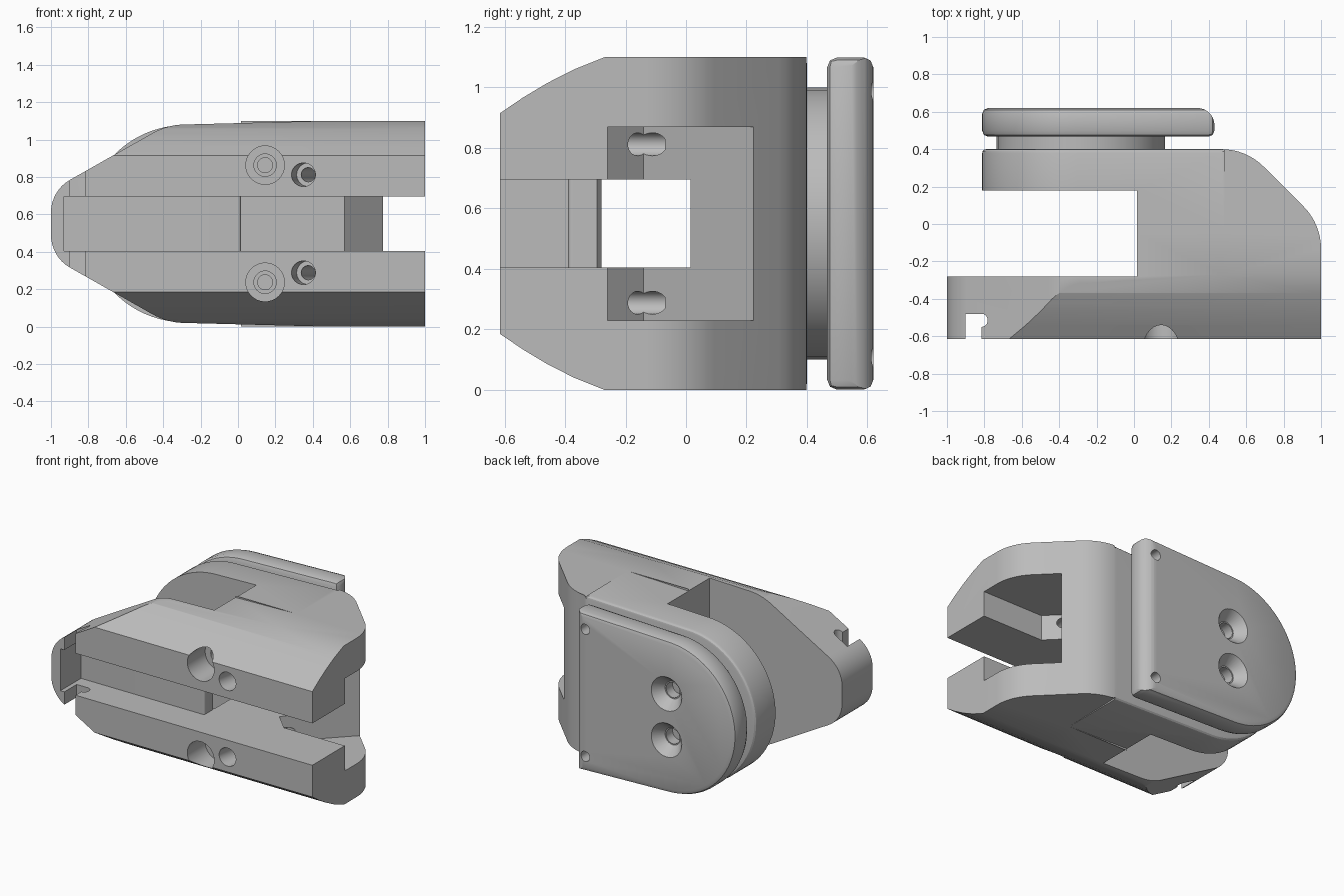
import bpy, bmesh, math
from mathutils import Vector

if "Cube" in bpy.data.objects:
    bpy.data.objects.remove(bpy.data.objects["Cube"], do_unlink=True)

grey = bpy.data.materials.new("light grey")
grey.use_nodes = True
COLOUR = (0.5, 0.5, 0.5, 1)
grey.diffuse_color = COLOUR
grey.node_tree.nodes["Principled BSDF"].inputs["Base Color"].default_value = COLOUR

MID = 0.55  # height of the symmetry plane


def make(name, bm):
    bmesh.ops.recalc_face_normals(bm, faces=bm.faces)
    mesh = bpy.data.meshes.new(name)
    bm.to_mesh(mesh)
    bm.free()
    mesh.materials.append(grey)
    ob = bpy.data.objects.new(name, mesh)
    bpy.context.collection.objects.link(ob)
    return ob


def rounded(points, steps=8):
    """Outline whose corners (u, v, radius) become arcs."""
    out = []
    for i, p in enumerate(points):
        c = Vector(p[:2])
        if len(p) < 3:
            out.append(c)
            continue
        a = (Vector(points[i - 1][:2]) - c).normalized()
        b = (Vector(points[(i + 1) % len(points)][:2]) - c).normalized()
        half = a.angle(b) / 2
        centre = c + (a + b).normalized() * p[2] / math.sin(half)
        t = p[2] / math.tan(half)
        s, e = c + a * t - centre, c + b * t - centre
        turn = s.angle_signed(e)
        for k in range(steps + 1):
            w = -turn * k / steps
            out.append(centre + Vector((s.x * math.cos(w) - s.y * math.sin(w),
                                        s.x * math.sin(w) + s.y * math.cos(w))))
    return out


def prism(name, pts, axis, lo, hi):
    """Extrude an outline along x (yz outline), y (xz) or z (xy)."""
    place = {"x": lambda u, v, w: (w, u, v),
             "y": lambda u, v, w: (u, w, v),
             "z": lambda u, v, w: (u, v, w)}[axis]
    bm = bmesh.new()
    face = bm.faces.new([bm.verts.new(place(p[0], p[1], lo)) for p in pts])
    ext = bmesh.ops.extrude_face_region(bm, geom=[face])
    move = Vector(place(0, 0, hi - lo))
    bmesh.ops.translate(bm, vec=move, verts=[g for g in ext["geom"] if isinstance(g, bmesh.types.BMVert)])
    return make(name, bm)


def cone(name, start, end, r1, r2):
    start, end = Vector(start), Vector(end)
    bm = bmesh.new()
    bmesh.ops.create_cone(bm, cap_ends=True, segments=32, radius1=r1, radius2=r2, depth=(end - start).length)
    bm.transform((end - start).to_track_quat("Z", "Y").to_matrix().to_4x4())
    bmesh.ops.translate(bm, vec=(start + end) / 2, verts=bm.verts)
    return make(name, bm)


def cut(ob, cutter):
    mod = ob.modifiers.new("cut", "BOOLEAN")
    mod.operation, mod.solver, mod.object = "DIFFERENCE", "EXACT", cutter
    bpy.context.view_layer.objects.active = ob
    bpy.ops.object.modifier_apply(modifier=mod.name)
    bpy.data.objects.remove(cutter, do_unlink=True)


def bevel(ob, width, segments, rule):
    bm = bmesh.new()
    bm.from_mesh(ob.data)
    edges = [e for e in bm.edges if len(e.link_faces) == 2
             and e.calc_face_angle() > 0.7 and all(rule(v.co) for v in e.verts)]
    bmesh.ops.bevel(bm, geom=edges, offset=width, segments=segments, profile=0.5, affect="EDGES")
    bm.to_mesh(ob.data)
    bm.free()


def mirrored(half):
    return half + [(u, 2 * MID - v) for u, v in reversed(half)]


# Teardrop outline of the rear arm and plate: straight flanks, round end
R, CX = 0.527, -0.285
ARC = [(CX + R * math.cos(math.radians(a)), MID + R * math.sin(math.radians(a)))
       for a in [92 + i * 88 / 20 for i in range(20)]]
teardrop = mirrored([(0.55, MID + 0.552)] + ARC + [(CX - R, MID + 0.001)])
jaw = mirrored([tuple(p) for p in rounded(
    [(0.55, MID + 0.552), (-0.38, 1.078, 0.35), (-1.0, 0.727, 0.2), (-1.0, MID + 0.001)])])
frame = [(0.55, -0.3), (-1.3, -0.3), (-1.3, 1.4), (0.55, 1.4)]

# Body: C-shaped plan, trimmed by the jaw, arm and front profiles
body = prism("clamp_body", rounded([
    (-1, -0.615), (1, -0.615), (1, 0, 0.32), (0.6, 0.4, 0.32), (-0.9, 0.4),
    (-0.9, 0.18), (0.015, 0.18), (0.015, -0.28), (-1, -0.28)]), "z", 0, 2 * MID)
cut(body, prism("arm_trim", teardrop + frame, "y", -0.05, 0.6))
bevel(body, 0.022, 3, lambda v: abs(v.y - 0.4) < 1e-3)
cut(body, prism("jaw_trim", jaw + frame, "y", -0.8, -0.05))
for s in (1, -1):
    slope = [(-0.7, 0.855), (-0.615, 0.915), (-0.54, 0.966), (-0.46, 1.014),
             (-0.37, 1.06), (-0.27, 1.1), (-0.25, 1.107), (-0.25, 1.4), (-0.7, 1.4)]
    cut(body, prism("front_trim", [(y, MID + s * (z - MID)) for y, z in slope], "x", -1.3, 1.3))

# Long central slot with a thin web left behind it
cut(body, prism("slot", rounded([
    (-0.93, -0.8), (-0.93, -0.39), (0.015, -0.39, 0.015), (0.015, -0.295), (-0.02, -0.27),
    (-0.02, 0.015), (0.57, 0.015), (1.2, 0.015), (1.2, -0.8)]), "z", 0.405, 0.695))

# Angled pocket in the right end
cut(body, prism("pocket", [(0.415, -0.14), (0.535, -0.26), (1.2, -0.26), (1.2, 0.65)],
                "z", 0.23, 0.87))

# Keyhole groove near the tip
groove = [(-0.9, -0.8), (-0.9, -0.48)]
groove += [(-0.815 + 0.033 * math.sin(a), -0.515 + 0.035 * math.cos(a))
           for a in [i * math.pi / 10 for i in range(11)]]
cut(body, prism("groove", groove + [(-0.815, -0.8)], "z", -0.2, 1.3))

# Bolt recesses and slanted screw holes, above and below the slot
for s in (1, -1):
    z = MID + s * 0.313
    for r1, r2, y0, y1 in ((0.103, 0.103, -0.8, -0.42), (0.06, 0.06, -0.43, -0.3), (0.04, 0.04, -0.31, -0.2)):
        cut(body, cone("recess", (0.145, y0, z), (0.145, y1, z), r1, r2))
    z = MID + s * 0.262
    axis = Vector((0.085, 0.46, 0))
    at = Vector((0.35, -0.615, z))
    cut(body, cone("screw_head", at - axis * 0.3, at + axis * 0.3, 0.063, 0.063))
    cut(body, cone("screw_hole", at, at + axis * 1.2, 0.038, 0.038))

# Round neck between the body and the plate
neck = cone("neck", (CX, 0.39, MID), (CX, 0.48, MID), 0.45, 0.45)

# Rear plate: bevelled teardrop with a rounded straight end
END = 0.43
flank = [(END, MID + 0.55)] + ARC
plate = prism("rear_plate", mirrored(flank) [:len(flank)] + [(CX - R, MID)]
              + [(u, 2 * MID - v) for u, v in reversed(flank)], "y", 0.467, 0.62)
bevel(plate, 0.032, 2, lambda v: v.y < 0.468 or v.y > 0.619)
nose = [(END - 0.09 + 0.09 * math.sin(a), 0.53 + 0.09 * math.cos(a))
        for a in [i * math.pi / 16 for i in range(9)]]
cut(plate, prism("end_round", nose + [(0.6, 0.53), (0.6, 0.8), (END - 0.09, 0.8)], "z", -0.2, 1.3))

# Countersunk bolts in the round end, pin holes near the straight end
for s in (1, -1):
    z = MID + s * 0.16
    cut(plate, cone("sink", (CX, 0.63, z), (CX, 0.55, z), 0.125, 0.06))
    cut(plate, cone("bore", (CX, 0.6, z), (CX, 0.48, z), 0.052, 0.052))
    z = MID + s * 0.44
    cut(plate, cone("pin_hole", (0.34, 0.7, z), (0.34, 0.52, z), 0.035, 0.035))

# Smooth curved faces, keep edges sharp
bpy.ops.object.select_all(action="DESELECT")
for ob in (body, neck, plate):
    ob.select_set(True)
bpy.context.view_layer.objects.active = body
bpy.ops.object.shade_smooth_by_angle(angle=math.radians(28))
